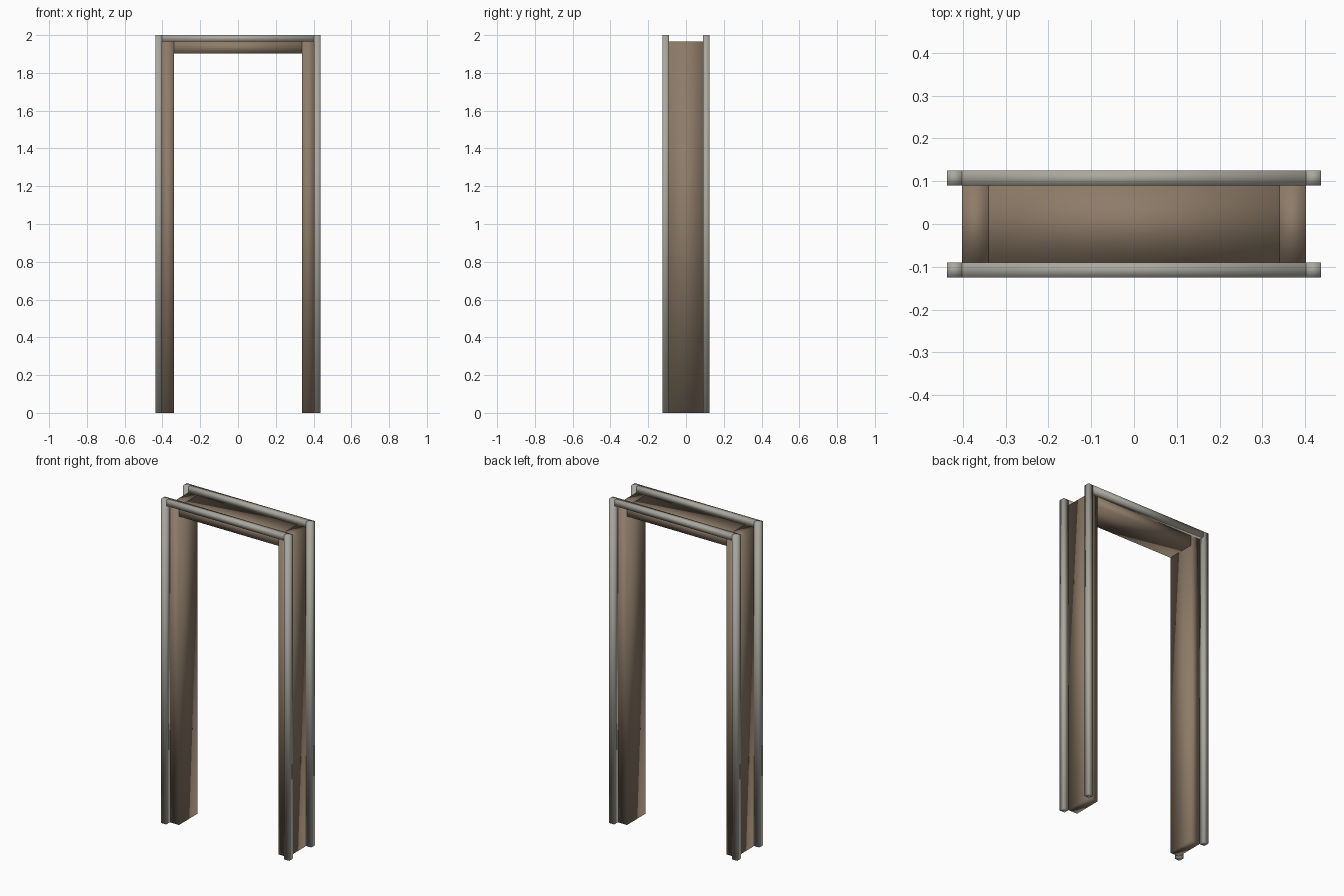
import bpy

if "Cube" in bpy.data.objects:
    bpy.data.objects.remove(bpy.data.objects["Cube"])

W, D, H = 0.402, 0.09, 1.965   # outer half width, half depth and height of the lining
BOARD, TRIM = 0.062, 0.035     # lining thickness, trim bar thickness


def material(name, color):
    m = bpy.data.materials.new(name)
    m.diffuse_color = color
    m.use_nodes = True
    m.node_tree.nodes["Principled BSDF"].inputs["Base Color"].default_value = m.diffuse_color
    return m


def box(name, lo, hi, mat):
    bpy.ops.mesh.primitive_cube_add(size=1)
    ob = bpy.context.object
    ob.name = name
    for v in ob.data.vertices:
        v.co = [hi[i] if v.co[i] > 0 else lo[i] for i in range(3)]
    ob.data.materials.append(mat)
    # softly shaded boxes, with normals blended across the corners
    bpy.ops.object.shade_smooth()
    return ob


wood = material("brown_wood", (0.27, 0.20, 0.14, 1))
pale = material("pale_trim", (0.40, 0.39, 0.34, 1))

# Lining: two jambs with the head board between them
inner = W - BOARD
box("left_jamb", (-W, -D, 0), (-inner, D, H), wood)
box("right_jamb", (inner, -D, 0), (W, D, H), wood)
box("head_board", (-inner, -D, H - BOARD), (inner, D, H), wood)

# Trim: a three-sided surround of square bars on the front and back edges
for side, y0, y1 in (("front", -D - TRIM, -D), ("back", D, D + TRIM)):
    box(side + "_left_trim", (-W - TRIM, y0, 0), (-W, y1, H + TRIM), pale)
    box(side + "_right_trim", (W, y0, 0), (W + TRIM, y1, H + TRIM), pale)
    box(side + "_top_trim", (-W, y0, H), (W, y1, H + TRIM), pale)
